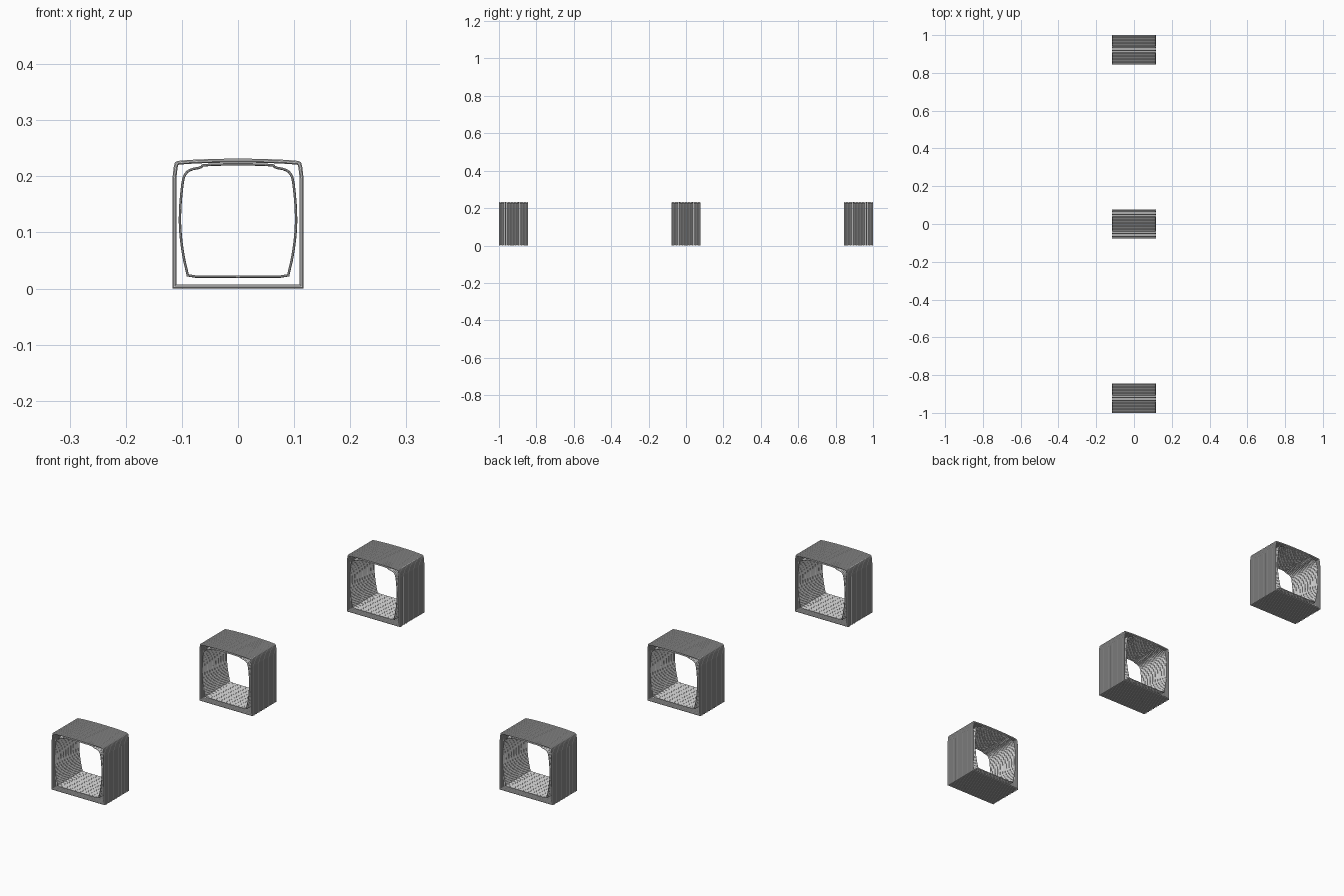
import bpy, bmesh
from math import sin, cos, pi
from mathutils import Vector

if "Cube" in bpy.data.objects:
    bpy.data.objects.remove(bpy.data.objects["Cube"])

COUNT = 20          # hoops in each section
LENGTH = 0.155      # length of each section along y
PITCH = LENGTH / COUNT


def mirrored(half):
    """Close a right-hand half profile (bottom centre to top centre)."""
    left = [(-x, z) for x, z in reversed(half) if x > 0]
    return [Vector(p) for p in half + left]


def rounded(pts, keep, steps=2):
    """Corner-cut a closed profile, leaving points below z = keep sharp."""
    for _ in range(steps):
        out = []
        for i, p in enumerate(pts):
            a, b = pts[i - 1], pts[(i + 1) % len(pts)]
            if p.y < keep:
                out.append(p)
            else:
                out += [p.lerp(a, 0.25), p.lerp(b, 0.25)]
        pts = out
    return pts


def hoop_stack(name, pts, radius, y_mid, sides=8):
    """Row of closed rods following the profile, with mitred corners."""
    bm = bmesh.new()
    n = len(pts)
    offsets = []
    for i, p in enumerate(pts):
        d0 = (p - pts[i - 1]).normalized()
        d1 = (pts[(i + 1) % n] - p).normalized()
        n0, n1 = Vector((d0.y, -d0.x)), Vector((d1.y, -d1.x))
        m = (n0 + n1).normalized()
        offsets.append(m / max(m.dot(n0), 0.5))
    for k in range(COUNT):
        y = y_mid - LENGTH / 2 + (k + 0.5) * PITCH
        rings = []
        for p, o in zip(pts, offsets):
            ring = []
            for s in range(sides):
                a = 2 * pi * (s + 0.5) / sides
                q = p + o * radius * cos(a) / cos(pi / sides)
                dy = PITCH * 0.47 * sin(a) / cos(pi / sides)
                ring.append(bm.verts.new((q.x, y + dy, q.y)))
            rings.append(ring)
        for i in range(n):
            r0, r1 = rings[i], rings[(i + 1) % n]
            for s in range(sides):
                t = (s + 1) % sides
                bm.faces.new((r0[s], r0[t], r1[t], r1[s]))
    bmesh.ops.recalc_face_normals(bm, faces=bm.faces)
    mesh = bpy.data.meshes.new(name)
    bm.to_mesh(mesh)
    bm.free()
    ob = bpy.data.objects.new(name, mesh)
    bpy.context.collection.objects.link(ob)
    return ob


# Outer shell: square base, slightly tapered shoulders, crowned roof
outer = mirrored([(0, 0.0035), (0.1135, 0.0035), (0.1135, 0.195),
                  (0.1105, 0.222), (0.106, 0.2245), (0.06, 0.2272), (0, 0.2282)])
outer = rounded(outer, 0.2, 1)

# Inner lining: narrow floor, bowed walls, stepped ceiling
inner = mirrored([(0, 0.021), (0.075, 0.0212), (0.0895, 0.0235), (0.0975, 0.058),
                  (0.1025, 0.095), (0.1038, 0.125), (0.102, 0.16), (0.098, 0.195),
                  (0.093, 0.206), (0.084, 0.2125), (0.066, 0.2155),
                  (0.0625, 0.2205), (0, 0.2215)])
inner = rounded(inner, 0.03, 1)

for label, y_mid in (("front", -0.9225), ("middle", 0.0), ("back", 0.9225)):
    hoop_stack(label + "_outer_shell", outer, 0.0035, y_mid)
    hoop_stack(label + "_inner_lining", inner, 0.0022, y_mid)
